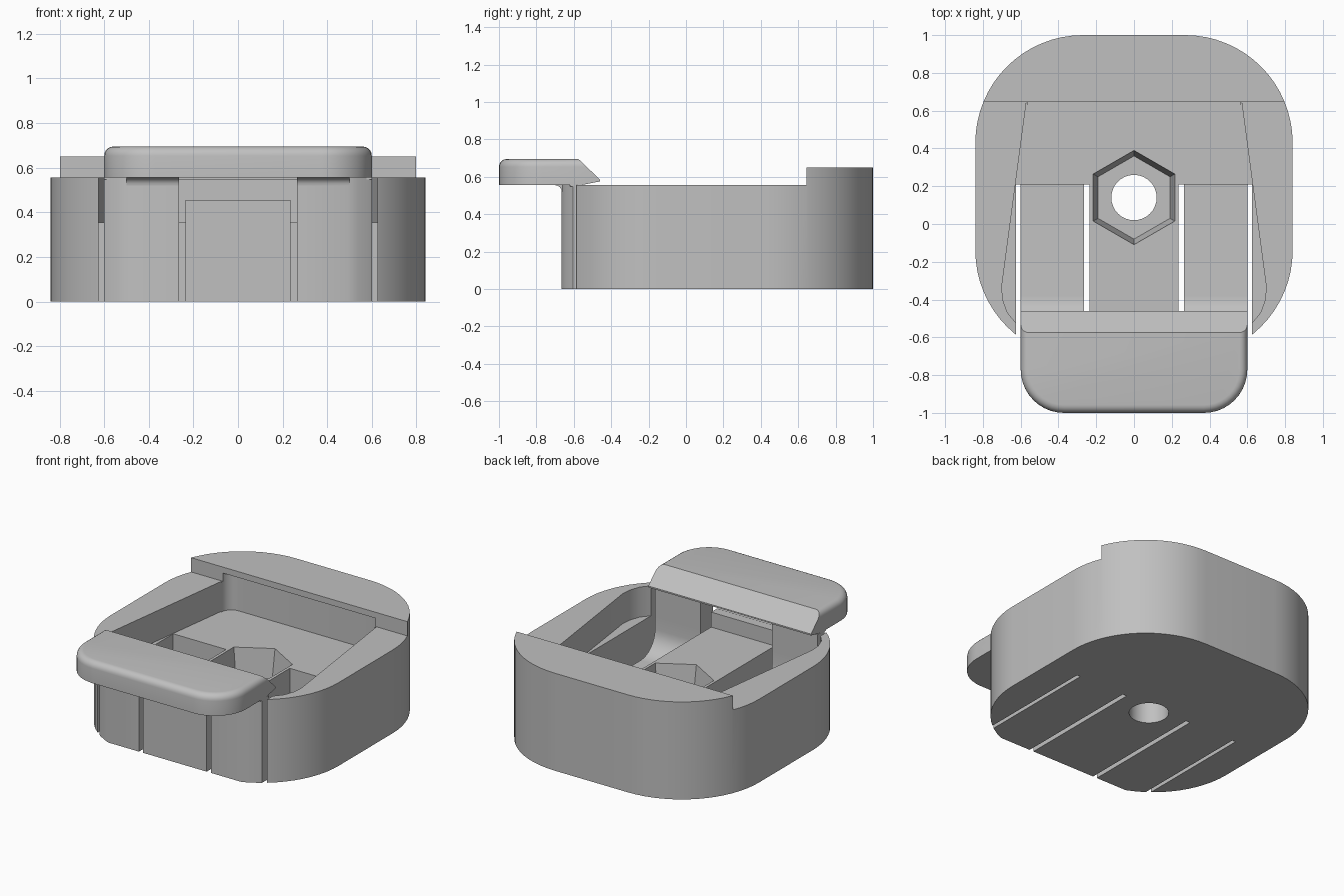
import bpy, bmesh, math
from math import sin, cos, pi, radians

if "Cube" in bpy.data.objects:
    bpy.data.objects.remove(bpy.data.objects["Cube"])

grey = bpy.data.materials.new("plain grey")
grey.diffuse_color = (0.53, 0.53, 0.53, 1)
grey.use_nodes = True
grey.node_tree.nodes["Principled BSDF"].inputs["Base Color"].default_value = grey.diffuse_color


def arc(cx, cy, r, a0, a1, n=16):
    return [(cx + r * cos(radians(a0 + (a1 - a0) * i / n)),
             cy + r * sin(radians(a0 + (a1 - a0) * i / n))) for i in range(n + 1)]


def loft(name, low, high):
    """Closed solid between two matching loops."""
    bm = bmesh.new()
    a = [bm.verts.new(p) for p in low]
    b = [bm.verts.new(p) for p in high]
    n = len(a)
    for i in range(n):
        j = (i + 1) % n
        bm.faces.new((a[i], a[j], b[j], b[i]))
    bm.faces.new(a[::-1])
    bm.faces.new(b)
    bmesh.ops.recalc_face_normals(bm, faces=bm.faces)
    me = bpy.data.meshes.new(name)
    bm.to_mesh(me)
    bm.free()
    me.materials.append(grey)
    ob = bpy.data.objects.new(name, me)
    bpy.context.collection.objects.link(ob)
    return ob


def plan(name, pts, z0, z1):
    return loft(name, [(x, y, z0) for x, y in pts], [(x, y, z1) for x, y in pts])


def side(name, pts, x0, x1):
    return loft(name, [(x0, y, z) for y, z in pts], [(x1, y, z) for y, z in pts])


def box(name, x0, x1, y0, y1, z0, z1):
    return plan(name, [(x0, y0), (x1, y0), (x1, y1), (x0, y1)], z0, z1)


def cut(ob, cutters):
    """Subtract each cutter, then remove it."""
    for c in cutters:
        m = ob.modifiers.new("cut", 'BOOLEAN')
        m.operation, m.solver, m.object = 'DIFFERENCE', 'EXACT', c
        bpy.context.view_layer.update()
        dg = bpy.context.evaluated_depsgraph_get()
        me = bpy.data.meshes.new_from_object(ob.evaluated_get(dg))
        ob.modifiers.clear()
        ob.data = me
        bpy.data.objects.remove(c)


# Body outline with large rounded corners
R = 0.57
outline = (arc(0.27, 0.43, R, 0, 90) + arc(-0.27, 0.43, R, 90, 180)
           + arc(-0.27, -0.14, R, 180, 270) + arc(0.27, -0.14, R, 270, 360))
body = plan("body", outline, 0, 0.65)

# Tapered pocket running slightly under the rear lip
half = [(0.62, -0.53), (0.67, -0.47), (0.695, -0.40), (0.70, -0.33), (0.57, 0.645)]
half += arc(0.49, 0.63, 0.075, 0, 90, 6)
pocket = half + [(-x, y) for x, y in reversed(half)]

# Hexagonal nut recess, tapering with depth
hexa = [(sin(i * pi / 3), cos(i * pi / 3)) for i in range(6)]
nut = loft("nut_cutter", [(0.22 * x, 0.14 + 0.22 * y, 0.16) for x, y in hexa],
           [(0.25 * x, 0.14 + 0.25 * y, 0.36) for x, y in hexa])

cutters = [
    box("top_cutter", -1, 1, -1, 0.645, 0.555, 0.8),
    box("front_cutter", -1, 1, -1, -0.665, -0.1, 0.8),
    plan("pocket_cutter", pocket, 0.355, 0.61),
    box("centre_floor_cutter", -0.25, 0.25, -0.60, -0.5, 0.355, 0.7),
    box("centre_top_cutter", -0.25, 0.25, -0.8, -0.55, 0.455, 0.7),
    nut,
    plan("hole_cutter", arc(0, 0.14, 0.12, 0, 348.75, 31), -0.1, 0.5),
]
# Spring arms: thin floor curving up into the front wall, freed by slots
well = [(0.21, 0.12), (0.21, 0.5), (-0.53, 0.5)] + arc(-0.38, 0.27, 0.15, 180, 270, 8)
for s in (-1, 1):
    a, b = sorted((s * 0.25, s * 0.61))
    cutters.append(side("well_cutter", well, a, b))
    for u, v in ((0.235, 0.265), (0.60, 0.625)):
        a, b = sorted((s * u, s * v))
        cutters.append(box("slot_cutter", a, b, -1, 0.21, -0.1, 0.8))
cut(body, cutters)

# Clip with rounded front corners and softened top edge
r = 0.23
clip_plan = ([(0.6, -0.46), (-0.6, -0.46)] + arc(-0.37, -0.77, r, 180, 270, 10)
             + arc(0.37, -0.77, r, 270, 360, 10))
clip = plan("clip", clip_plan, 0.548, 0.695)
bm = bmesh.new()
bm.from_mesh(clip.data)
rim = [e for e in bm.edges if all(v.co.z > 0.69 for v in e.verts)
       and not all(v.co.y > -0.47 for v in e.verts)]
bmesh.ops.bevel(bm, geom=rim, offset=0.042, segments=5, profile=0.5, affect='EDGES')
bm.to_mesh(clip.data)
bm.free()
cut(clip, [
    # sloped hook face, flat underside and rising underside of the hook
    side("slope_cutter", [(-0.575, 0.695), (-0.46, 0.585), (-0.3, 0.585),
                          (-0.3, 0.9), (-0.575, 0.9)], -1, 1),
    box("underside_cutter", -1, 1, -1.2, -0.62, 0.4, 0.555),
    side("hook_cutter", [(-0.58, 0.552), (-0.45, 0.577), (-0.45, 0.4), (-0.58, 0.4)], -1, 1),
])

# Small fillets joining the arms to the clip underside
fillet = [(-0.655, 0.56), (-0.70, 0.56)] + arc(-0.70, 0.52, 0.035, 90, 0, 6) + [(-0.655, 0.52)]
side("left_fillet", fillet, -0.50, -0.265)
side("right_fillet", fillet, 0.265, 0.50)

# Smooth curved walls, keep sharp edges
for ob in bpy.context.scene.objects:
    ob.select_set(True)
bpy.context.view_layer.objects.active = body
bpy.ops.object.shade_smooth_by_angle(angle=radians(30))
